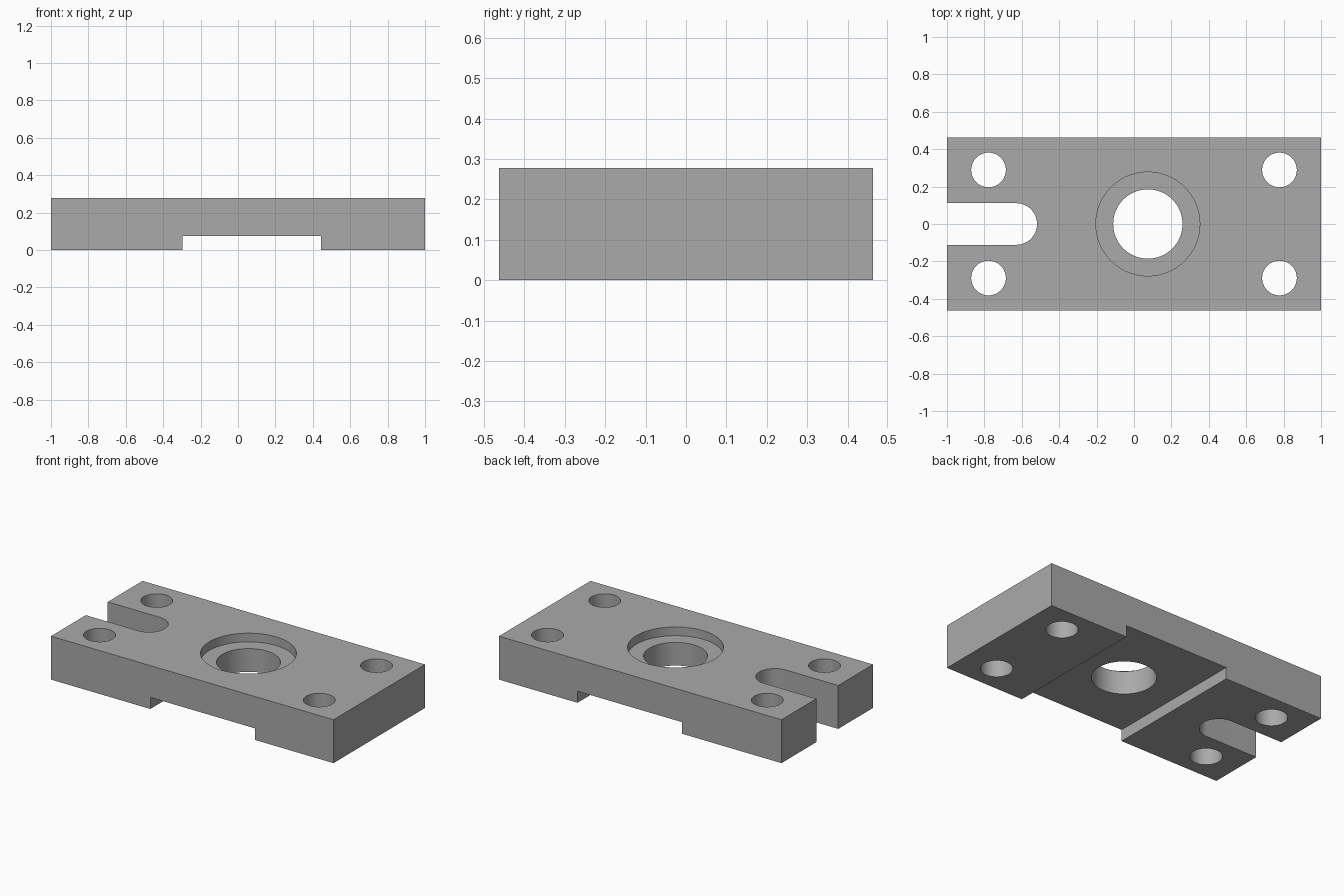
import bpy
import bmesh
from math import cos, sin, pi, radians

cube = bpy.data.objects.get("Cube")
if cube:
    bpy.data.objects.remove(cube, do_unlink=True)

U = 1 / 54                      # drawing unit: the plate is 108 units long
LENGTH, WIDTH, HEIGHT = 108, 50, 15

steel = bpy.data.materials.new("Plain grey")
steel.use_nodes = True
steel.diffuse_color = (0.4, 0.4, 0.4, 1)
steel.node_tree.nodes["Principled BSDF"].inputs["Base Color"].default_value = (0.4, 0.4, 0.4, 1)


def prism(name, outline, z0, z1):
    """Extrude a flat outline (drawing units) from z0 to z1."""
    bm = bmesh.new()
    face = bm.faces.new([bm.verts.new((x * U, y * U, z0 * U)) for x, y in outline])
    grown = bmesh.ops.extrude_face_region(bm, geom=[face])["geom"]
    top = [v for v in grown if isinstance(v, bmesh.types.BMVert)]
    bmesh.ops.translate(bm, verts=top, vec=(0, 0, (z1 - z0) * U))
    bmesh.ops.recalc_face_normals(bm, faces=bm.faces)
    mesh = bpy.data.meshes.new(name)
    bm.to_mesh(mesh)
    bm.free()
    mesh.materials.append(steel)
    obj = bpy.data.objects.new(name, mesh)
    bpy.context.collection.objects.link(obj)
    return obj


def rect(x0, x1, y0, y1):
    return [(x0, y0), (x1, y0), (x1, y1), (x0, y1)]


def arc(cx, cy, r, start, sweep, n):
    return [(cx + r * cos(start + sweep * i / n), cy + r * sin(start + sweep * i / n))
            for i in range(n + 1)]


def circle(cx, cy, r, n=96):
    return arc(cx, cy, r, 0, 2 * pi, n)[:-1]


# Plate
plate = prism("mounting_plate", rect(-LENGTH / 2, LENGTH / 2, -WIDTH / 2, WIDTH / 2), 0, HEIGHT)

# Cutters: underside channel, stepped bore, rounded end slot, corner holes
below, above = -5, HEIGHT + 5
cutters = [
    prism("channel_cutter", rect(-16, 24, -WIDTH, WIDTH), below, 4),
    prism("counterbore_cutter", circle(4, 0, 15), HEIGHT - 3, above),
    prism("bore_cutter", circle(4, 0, 10), below, above),
    prism("slot_cutter", [(-60, -6)] + arc(-34, 0, 6, -pi / 2, pi, 48) + [(-60, 6)], below, above),
]
for x in (-42, 42):
    for y in (-15.6, 15.6):
        cutters.append(prism("hole_cutter", circle(x, y, 5, 64), below, above))

bpy.ops.object.select_all(action="DESELECT")
plate.select_set(True)
bpy.context.view_layer.objects.active = plate
for cutter in cutters:
    cut = plate.modifiers.new(cutter.name, "BOOLEAN")
    cut.operation = "DIFFERENCE"
    cut.solver = "EXACT"
    cut.object = cutter
    bpy.ops.object.modifier_apply(modifier=cut.name)
    bpy.data.objects.remove(cutter, do_unlink=True)

# Smooth round walls, sharp edges
bpy.ops.object.shade_smooth_by_angle(angle=radians(30))
